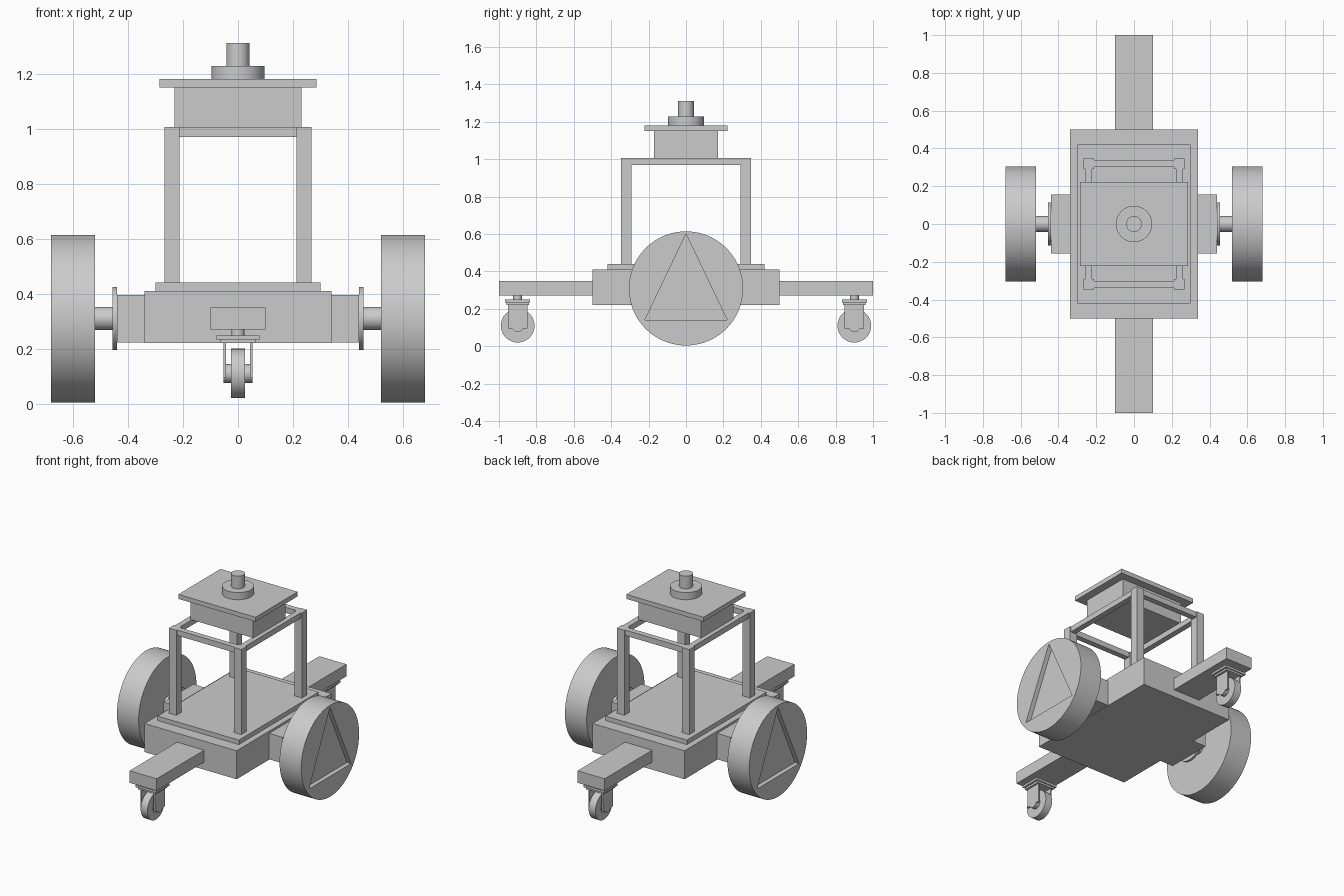
import bpy, math
from mathutils import Matrix

cube = bpy.data.objects.get("Cube")
if cube:
    bpy.data.objects.remove(cube, do_unlink=True)

# One plain grey for everything
GREY = (0.6, 0.6, 0.6, 1)
mat = bpy.data.materials.new("plain grey")
mat.use_nodes = True
mat.diffuse_color = GREY
mat.node_tree.nodes["Principled BSDF"].inputs["Base Color"].default_value = GREY


def finish(name):
    ob = bpy.context.object
    ob.name = ob.data.name = name
    ob.data.materials.append(mat)
    return ob


def box(name, x, y, z):
    """Box from (min, max) pairs on each axis."""
    bpy.ops.mesh.primitive_cube_add(size=1)
    ob = finish(name)
    centre = [(a + b) / 2 for a, b in (x, y, z)]
    size = [abs(b - a) for a, b in (x, y, z)]
    ob.data.transform(Matrix.Translation(centre) @ Matrix.Diagonal((*size, 1)))
    return ob


def cylinder(name, r, start, end, centre, axis="Z", sides=64):
    """Cylinder from start to end along X or Z; centre gives the other two coordinates."""
    bpy.ops.mesh.primitive_cylinder_add(vertices=sides, radius=r, depth=abs(end - start))
    ob = finish(name)
    mid = (start + end) / 2
    if axis == "X":
        m = Matrix.Translation((mid, *centre)) @ Matrix.Rotation(math.pi / 2, 4, "Y")
    else:
        m = Matrix.Translation((*centre, mid))
    ob.data.transform(m)
    bpy.ops.object.shade_smooth_by_angle(angle=math.radians(35))
    return ob


def triangle_pocket(wheel, x0, x1):
    """Cut a triangular recess into a wheel between x0 and x1."""
    outline = [(0, 0.60), (-0.22, 0.14), (0.22, 0.14)]
    verts = [(x, y, z) for x in (x0, x1) for y, z in outline]
    faces = [(0, 1, 2), (5, 4, 3), (0, 3, 4, 1), (1, 4, 5, 2), (2, 5, 3, 0)]
    if x1 < x0:
        faces = [f[::-1] for f in faces]
    me = bpy.data.meshes.new("pocket_cutter")
    me.from_pydata(verts, [], [f[::-1] for f in faces])
    me.materials.append(mat)
    cutter = bpy.data.objects.new("pocket_cutter", me)
    cutter.hide_render = True
    bpy.context.collection.objects.link(cutter)
    mod = wheel.modifiers.new("pocket", "BOOLEAN")
    mod.operation, mod.solver, mod.object = "DIFFERENCE", "EXACT", cutter
    bpy.context.view_layer.objects.active = wheel
    bpy.ops.object.modifier_apply(modifier=mod.name)
    bpy.data.objects.remove(cutter, do_unlink=True)


# Chassis and deck
box("chassis", (-0.34, 0.34), (-0.5, 0.5), (0.22, 0.41))
box("deck_plate", (-0.3, 0.3), (-0.42, 0.42), (0.41, 0.44))

# Drive units: motor housing, flange, axle and wheel on each side
for side, s in (("left", 1), ("right", -1)):
    box(f"{side}_motor_housing", (s * 0.34, s * 0.44), (-0.157, 0.157), (0.222, 0.395))
    cylinder(f"{side}_flange", 0.115, s * 0.44, s * 0.456, (0, 0.31), "X")
    cylinder(f"{side}_axle", 0.042, s * 0.45, s * 0.525, (0, 0.31), "X", 32)
    wheel = cylinder(f"{side}_drive_wheel", 0.305, s * 0.52, s * 0.68, (0, 0.309), "X", 96)
    triangle_pocket(wheel, s * 0.65, s * 0.70)

# Outrigger arms with casters, front and back
for end, s in (("front", -1), ("back", 1)):
    y = s * 0.9
    box(f"{end}_arm", (-0.1, 0.1), (s * 0.5, s), (0.27, 0.35))
    cylinder(f"{end}_caster_stem", 0.024, 0.245, 0.272, (0, y), "Z", 32)
    box(f"{end}_caster_plate", (-0.078, 0.078), (y - 0.067, y + 0.067), (0.234, 0.249))
    box(f"{end}_caster_crown", (-0.065, 0.065), (y - 0.06, y + 0.06), (0.221, 0.234))
    for side, t in (("left", 1), ("right", -1)):
        box(f"{end}_caster_fork_{side}", (t * 0.043, t * 0.053),
            (y - 0.053, y + 0.053), (0.095, 0.221))
    cylinder(f"{end}_caster_wheel", 0.09, -0.025, 0.025, (y, 0.11), "X", 48)
    cylinder(f"{end}_caster_hub", 0.034, -0.053, 0.053, (y, 0.11), "X", 32)

# Open tower: four posts joined by a rim
for sx in (1, -1):
    for sy in (1, -1):
        name = f"{'front' if sy < 0 else 'back'}_{'left' if sx > 0 else 'right'}_post"
        box(name, (sx * 0.212, sx * 0.267), (sy * 0.292, sy * 0.347), (0.44, 1.007))
for name, s in (("left", 1), ("right", -1)):
    box(f"{name}_rim_bar", (s * 0.222, s * 0.26), (-0.3, 0.3), (0.97, 1.007))
for name, s in (("back", 1), ("front", -1)):
    box(f"{name}_rim_bar", (-0.22, 0.22), (s * 0.302, s * 0.34), (0.97, 1.007))

# Head: box, lid and stepped turret
box("head_box", (-0.231, 0.231), (-0.17, 0.17), (1.007, 1.15))
box("head_lid", (-0.285, 0.285), (-0.222, 0.222), (1.15, 1.18))
cylinder("turret_base", 0.096, 1.18, 1.228, (0, 0))
cylinder("turret_cap", 0.042, 1.228, 1.312, (0, 0), "Z", 48)
